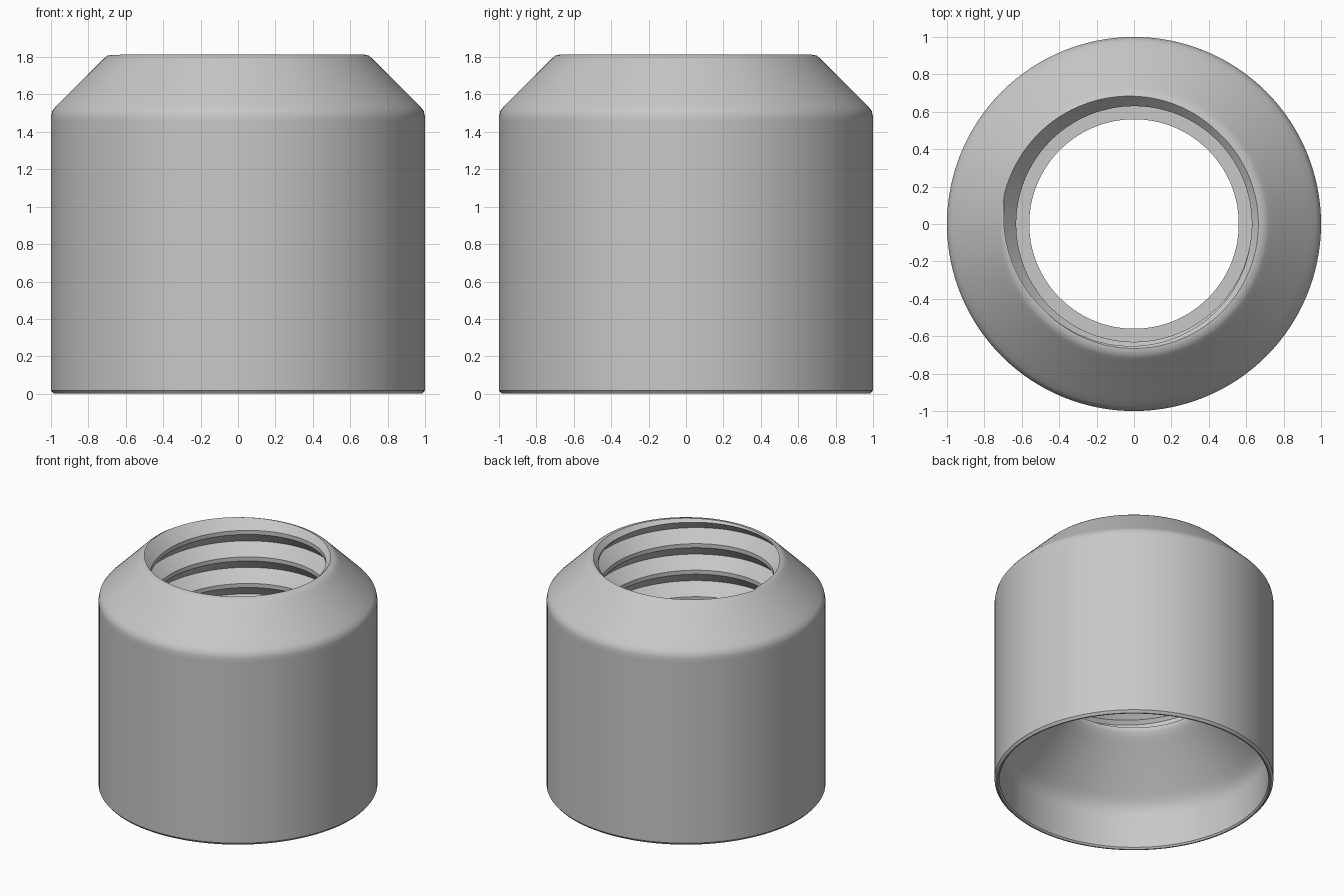
import bpy, bmesh
from math import cos, sin, pi

if "Cube" in bpy.data.objects:
    bpy.data.objects.remove(bpy.data.objects["Cube"], do_unlink=True)

SEGMENTS = 128
PITCH = 0.21
TOP = 1.815
SHELF = 0.77   # height of the flat stop under the thread


def material(name, value):
    mat = bpy.data.materials.new(name)
    mat.use_nodes = True
    colour = (value, value, value, 1)
    mat.diffuse_color = colour
    mat.node_tree.nodes["Principled BSDF"].inputs["Base Color"].default_value = colour
    return mat


def finish(bm, name, mat):
    bmesh.ops.recalc_face_normals(bm, faces=bm.faces)
    mesh = bpy.data.meshes.new(name)
    bm.to_mesh(mesh)
    bm.free()
    mesh.materials.append(mat)
    obj = bpy.data.objects.new(name, mesh)
    bpy.context.collection.objects.link(obj)
    return obj


def polar(r, angle, z):
    return (r * cos(angle), r * sin(angle), z)


def bridge(bm, a, b):
    for i in range(len(a) - 1):
        bm.faces.new((a[i], a[i + 1], b[i + 1], b[i]))


def lathe(name, profile, mat):
    """Closed solid of revolution, capped flat at both profile ends."""
    bm = bmesh.new()
    columns = [[bm.verts.new(polar(r, 2 * pi * s / SEGMENTS, z)) for r, z in profile]
               for s in range(SEGMENTS)]
    for s, col in enumerate(columns):
        bridge(bm, col, columns[(s + 1) % SEGMENTS])
    for end in (0, -1):
        bm.faces.new([col[end] for col in columns])
    return finish(bm, name, mat)


def thread_core(name, mat, turns_down, turns_up):
    """Left-handed helical core with a V-shaped thread, cut flat at the shelf."""
    crest, root, flank = 0.63, 0.712, 0.089
    tooth = [(crest, flank - PITCH), (crest, -flank), (root, 0), (crest, flank)]
    bm = bmesh.new()
    rows = []
    for s in range(-turns_down * SEGMENTS, turns_up * SEGMENTS + 1):
        angle = 2.72 - 2 * pi * s / SEGMENTS
        rise = TOP - 0.011 + PITCH * s / SEGMENTS
        rows.append([bm.verts.new(polar(r, angle, z + rise)) for r, z in tooth])
    for a, b in zip(rows, rows[1:]):
        bridge(bm, a, b)
    bmesh.ops.remove_doubles(bm, verts=bm.verts, dist=0.0005)
    # fan each open end to a point on the axis
    edges = [e for e in bm.edges if e.is_boundary]
    low, high = bm.verts.new((0, 0, 0.5)), bm.verts.new((0, 0, TOP + 0.35))
    for e in edges:
        tip = low if e.verts[0].co.z < 1 else high
        bm.faces.new((e.verts[0], e.verts[1], tip))
    # flat lower end
    bmesh.ops.bisect_plane(bm, geom=bm.verts[:] + bm.edges[:] + bm.faces[:],
                           plane_co=(0, 0, SHELF), plane_no=(0, 0, 1), clear_inner=True)
    bmesh.ops.holes_fill(bm, edges=[e for e in bm.edges if e.is_boundary], sides=0)
    return finish(bm, name, mat)


steel = material("grey metal", 0.58)

# Shell: top face, sloped shoulder, straight wall, bottom lip, flared cavity, throat
shell_profile = [
    (0.67, TOP), (0.70, TOP - 0.008), (0.718, TOP - 0.023), (0.74, 1.77),
    (0.94, 1.57), (0.975, 1.535), (0.993, 1.512), (1, 1.48), (1, 1.45),
    (1, 0.018), (0.985, 0), (0.975, 0), (0.965, 0.012),
    (0.965, 0.25), (0.963, 0.29), (0.95, 0.33), (0.925, 0.37), (0.89, 0.41),
    (0.63, 0.67), (0.595, 0.705), (0.57, 0.735), (0.56, 0.755), (0.56, SHELF + 0.04),
]
shell = lathe("threaded_collar", shell_profile, steel)

# Threaded bore and countersunk mouth cut through the neck
cutters = [thread_core("thread_cutter", steel, 6, 1),
           lathe("countersink_cutter", [(0.56, TOP - 0.105), (0.72, TOP + 0.055)], steel)]

bpy.ops.object.select_all(action="DESELECT")
bpy.context.view_layer.objects.active = shell
shell.select_set(True)
for cutter in cutters:
    cut = shell.modifiers.new(cutter.name, "BOOLEAN")
    cut.operation = "DIFFERENCE"
    cut.solver = "EXACT"
    cut.object = cutter
    bpy.ops.object.modifier_apply(modifier=cut.name)
    bpy.data.objects.remove(cutter, do_unlink=True)
bpy.ops.object.shade_smooth_by_angle(angle=pi / 6)
